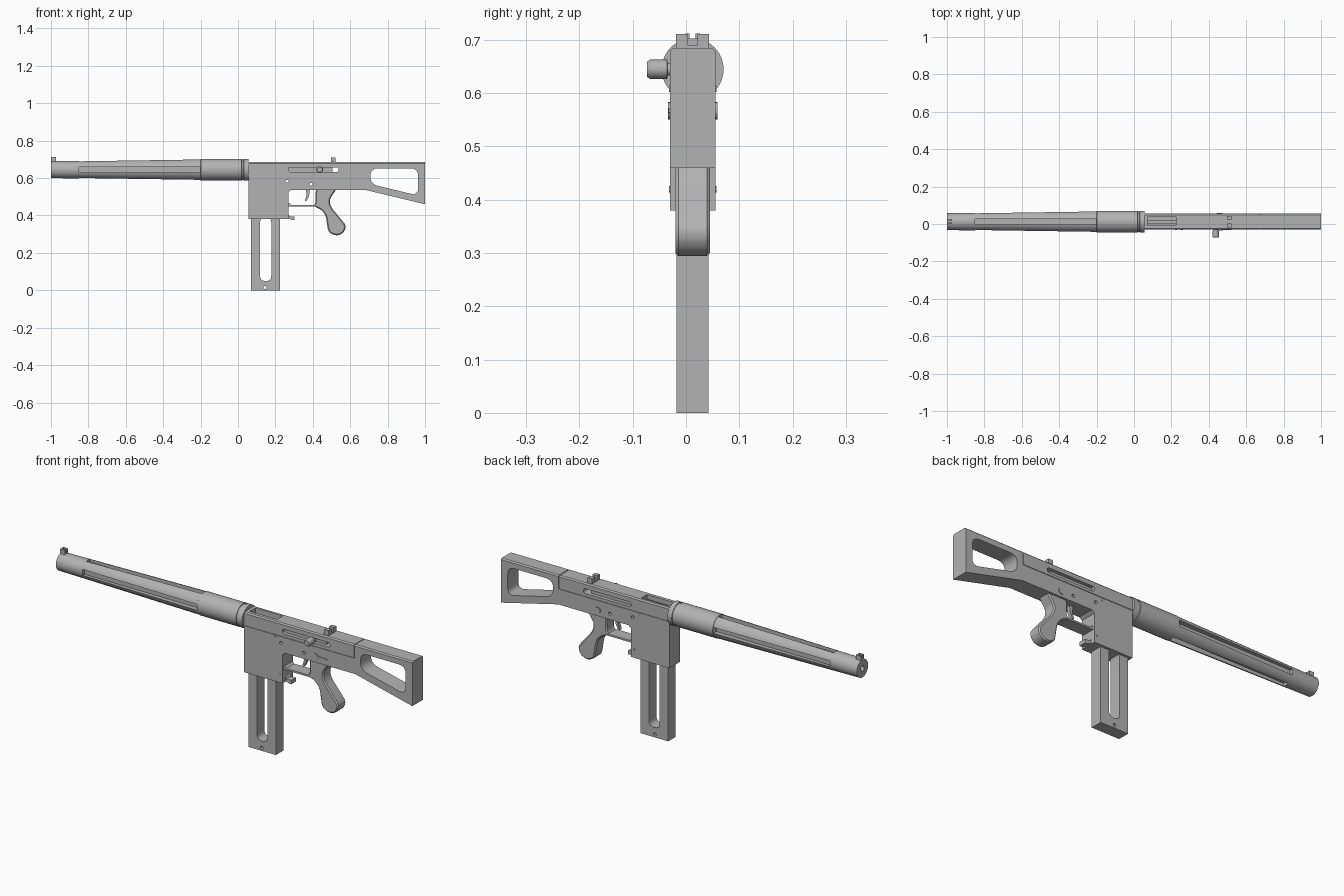
import bpy, bmesh, math
from mathutils import Vector

if "Cube" in bpy.data.objects:
    bpy.data.objects.remove(bpy.data.objects["Cube"])

MID = 0.0125      # centre plane in y
AXIS = 0.645      # bore height

steel = bpy.data.materials.new("grey_steel")
steel.use_nodes = True
steel.diffuse_color = (0.45, 0.45, 0.45, 1)
steel.node_tree.nodes["Principled BSDF"].inputs["Base Color"].default_value = (0.45, 0.45, 0.45, 1)


def make(name, bm):
    bmesh.ops.recalc_face_normals(bm, faces=bm.faces)
    mesh = bpy.data.meshes.new(name)
    bm.to_mesh(mesh)
    bm.free()
    mesh.materials.append(steel)
    ob = bpy.data.objects.new(name, mesh)
    bpy.context.collection.objects.link(ob)
    return ob


def rounded(points, r, steps=5):
    """Round every corner of a polygon with a quadratic curve."""
    out = []
    n = len(points)
    for i in range(n):
        p = Vector(points[i])
        a, b = Vector(points[i - 1]) - p, Vector(points[(i + 1) % n]) - p
        a = p + a.normalized() * min(r, a.length * 0.49)
        b = p + b.normalized() * min(r, b.length * 0.49)
        for k in range(steps + 1):
            t = k / steps
            out.append(a * (1 - t) ** 2 + p * 2 * t * (1 - t) + b * t * t)
    return out


def prism(name, points, half, mid=MID, chamfer=0, top_only=False):
    """Extrude an x-z outline symmetrically in y."""
    bm = bmesh.new()
    face = bm.faces.new([bm.verts.new((p[0], mid - half, p[1])) for p in points])
    ext = bmesh.ops.extrude_face_region(bm, geom=[face])
    moved = [v for v in ext["geom"] if isinstance(v, bmesh.types.BMVert)]
    bmesh.ops.translate(bm, verts=moved, vec=(0, 2 * half, 0))
    if chamfer:
        top = max(p[1] for p in points) - 0.001
        edges = [e for e in bm.edges
                 if abs(e.verts[0].co.y - e.verts[1].co.y) < 1e-5
                 and (not top_only or min(v.co.z for v in e.verts) > top)]
        bmesh.ops.bevel(bm, geom=edges, offset=chamfer, segments=1, affect='EDGES')
    return make(name, bm)


def box(name, x0, x1, y0, y1, z0, z1):
    return prism(name, [(x0, z0), (x1, z0), (x1, z1), (x0, z1)], (y1 - y0) / 2, (y0 + y1) / 2)


def lathe(name, profile, origin, axis='X', sides=48):
    """Spin (distance, radius) pairs about an axis through origin."""
    bm = bmesh.new()
    rings = []
    for d, r in profile:
        ring = []
        for i in range(sides):
            a = math.tau * i / sides
            u, v = r * math.cos(a), r * math.sin(a)
            co = Vector((d, u, v)) if axis == 'X' else Vector((u, d, v))
            ring.append(bm.verts.new(co + Vector(origin)))
        rings.append(ring)
    for a, b in zip(rings, rings[1:]):
        for i in range(sides):
            j = (i + 1) % sides
            bm.faces.new((a[i], a[j], b[j], b[i]))
    bm.faces.new(rings[0])
    bm.faces.new(rings[-1])
    return make(name, bm)


def cut(ob, cutters):
    for c in cutters:
        c.hide_render = True
        mod = ob.modifiers.new("cut", 'BOOLEAN')
        mod.operation, mod.solver, mod.object = 'DIFFERENCE', 'EXACT', c
        bpy.context.view_layer.objects.active = ob
        bpy.ops.object.modifier_apply(modifier=mod.name)
        bpy.data.objects.remove(c)


def smooth(ob):
    bpy.ops.object.select_all(action='DESELECT')
    ob.select_set(True)
    bpy.context.view_layer.objects.active = ob
    bpy.ops.object.shade_smooth_by_angle(angle=math.radians(30))


def pin(name, x, z, r, y0, y1):
    return lathe(name, [(y0, r), (y1, r)], (x, 0, z), 'Y', 20)


# Fluted barrel shroud with a rear collar and a bore
barrel = lathe("barrel_shroud", [(-1, 0.045), (-0.2, 0.0565), (-0.199, 0.058), (0.02, 0.058), (0.021, 0.055),
                                 (0.03, 0.055), (0.031, 0.058), (0.055, 0.058)], (0, MID, AXIS))
flutes = []
for s in (-1, 1):
    y = MID + s * 0.06
    flutes.append(box("flute_cutter", -0.85, -0.2, y - 0.03, y + 0.03, AXIS - 0.015, AXIS + 0.015))
    z = AXIS + s * 0.06
    flutes.append(box("flute_cutter", -0.85, -0.2, MID - 0.015, MID + 0.015, z - 0.03, z + 0.03))
bore = lathe("bore_cutter", [(-1.1, 0.014), (-0.9, 0.014)], (0, MID, AXIS), sides=24)
cut(barrel, flutes + [bore])
smooth(barrel)

# Receiver, magazine well and stock in one outline
body = prism("receiver_and_stock", [(0.055, 0.685), (1, 0.685), (1, 0.46), (0.68, 0.537), (0.285, 0.537),
                                    (0.27, 0.525), (0.27, 0.38), (0.055, 0.38)], 0.0425, chamfer=0.006, top_only=True)
cutters = [
    prism("stock_cutter", rounded([(0.708, 0.652), (0.963, 0.652), (0.963, 0.507), (0.708, 0.568)], 0.04), 0.1),
    prism("bolt_slot_cutter", rounded([(0.27, 0.657), (0.537, 0.657), (0.537, 0.633), (0.27, 0.633)], 0.011), 0.1),
    box("port_cutter", 0.072, 0.225, -0.007, 0.038, 0.63, 0.72),
]
for x, z in ((0.262, 0.583), (0.39, 0.567)):
    cutters.append(pin("pin_hole_cutter", x, z, 0.008, -0.1, 0.1))
# Seams around the top cover
for s in (-1, 1):
    y = MID + s * 0.0425
    cutters.append(box("seam_cutter", 0.05, 0.675, y - 0.003, y + 0.003, 0.616, 0.62))
    cutters.append(box("seam_cutter", 0.673, 0.677, y - 0.003, y + 0.003, 0.618, 0.7))
cutters.append(box("seam_cutter", 0.673, 0.677, -0.1, 0.1, 0.682, 0.7))
cut(body, cutters)
smooth(body)

# Bolt inside the receiver and its handle
box("bolt", 0.24, 0.505, -0.012, 0.037, 0.63, 0.66)
box("bolt_rail", 0.072, 0.225, 0.003, 0.022, 0.625, 0.668)
smooth(lathe("bolt_handle", [(0, 0.012), (-0.047, 0.012), (-0.048, 0.018), (-0.08, 0.018), (-0.086, 0.014)],
             (0.437, MID, AXIS), 'Y', 24))

# Magazine with a long open slot
magazine = prism("magazine", [(0.07, 0), (0.225, 0), (0.225, 0.4), (0.07, 0.4)], 0.03)
slot = [(0.118, 0.39), (0.178, 0.39), (0.178, 0.05), (0.118, 0.05)]
cut(magazine, [prism("slot_cutter", rounded(slot, 0.028), 0.1),
               pin("floor_hole_cutter", 0.145, 0.015, 0.008, -0.1, 0.1)])
smooth(magazine)

# Grip, trigger guard and trigger
grip = [(0.415, 0.545), (0.53, 0.545), (0.488, 0.485), (0.497, 0.445), (0.58, 0.345), (0.565, 0.305),
        (0.525, 0.29), (0.483, 0.31), (0.468, 0.405), (0.44, 0.435), (0.40, 0.45), (0.415, 0.465)]
smooth(prism("grip", rounded(grip, 0.02, 3), 0.0325, chamfer=0.006))
guard = [(0.265, 0.447), (0.42, 0.447), (0.42, 0.456), (0.285, 0.456), (0.275, 0.465), (0.265, 0.465)]
prism("trigger_guard", guard, 0.0325)
trigger = [(0.36, 0.545), (0.385, 0.545), (0.38, 0.505), (0.365, 0.475), (0.357, 0.478), (0.368, 0.51)]
smooth(prism("trigger", rounded(trigger, 0.006, 2), 0.009))

# Magazine catch behind the well
catch = [(0.265, 0.415), (0.275, 0.395), (0.303, 0.395), (0.303, 0.375), (0.29, 0.375), (0.265, 0.387)]
prism("magazine_catch", catch, 0.018)

# Sights
box("front_sight_base", -1, -0.972, 0.0, 0.025, 0.68, 0.697)
for s in (-1, 1):
    y = MID + s * 0.0095
    box("front_sight_ear", -1, -0.972, y - 0.004, y + 0.004, 0.69, 0.712)
    y = MID + s * 0.02
    box("rear_sight_post", 0.497, 0.522, y - 0.011, y + 0.011, 0.68, 0.711)
box("rear_sight_base", 0.497, 0.522, -0.018, 0.043, 0.68, 0.69)

# Fire selector and cross pins on both sides
for s, side in ((-1, "right"), (1, "left")):
    face = MID + s * 0.0425
    smooth(pin("selector_" + side, 0.457, 0.567, 0.016, face - 0.004, face + 0.004))
    for x, z in ((0.225, 0.608), (0.255, 0.42)):
        smooth(pin("pin_" + side, x, z, 0.006, face - 0.002, face + 0.002))
lever = [(0.457, 0.573), (0.52, 0.57), (0.52, 0.564), (0.457, 0.561)]
prism("selector_lever", lever, 0.003, MID - 0.0425)
